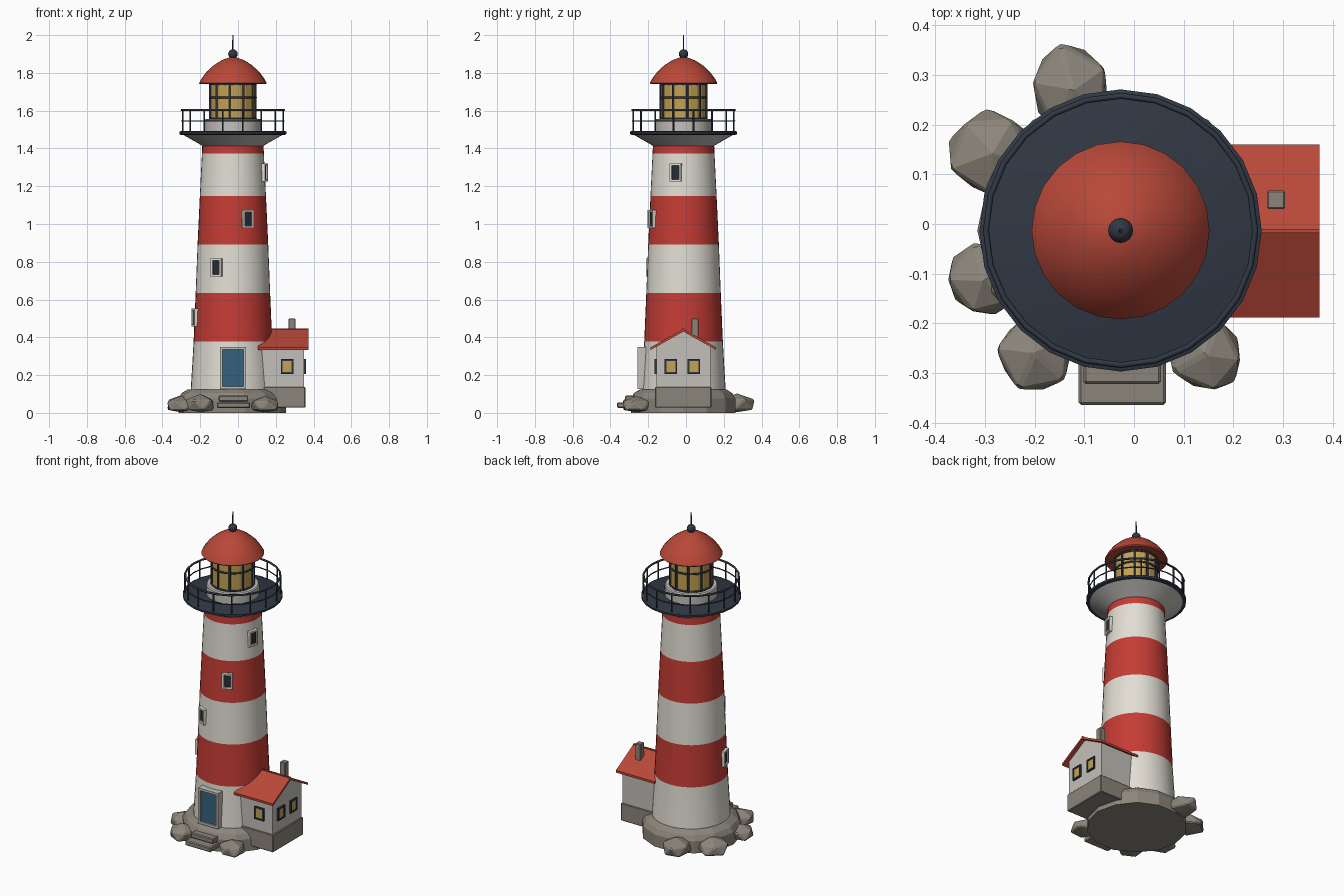
import bpy, bmesh, math, random
from mathutils import Matrix, Vector

if "Cube" in bpy.data.objects:
    bpy.data.objects.remove(bpy.data.objects["Cube"])

random.seed(4)
CX, CY = -0.027, -0.013          # tower axis
COLOURS = dict(red=(.56, .045, .035), roof=(.48, .065, .04), white=(.76, .73, .66),
               slate=(.03, .04, .058), blue=(.035, .12, .2), glass=(.55, .36, .09),
               stone=(.26, .235, .195), wall=(.55, .53, .49), pane=(.02, .025, .035))
MAT = {}
for key, c in COLOURS.items():
    MAT[key] = bpy.data.materials.new(key)
    MAT[key].diffuse_color = (*c, 1)


def finish(bm, name, mats, smooth=None, bevel=0):
    bmesh.ops.remove_doubles(bm, verts=bm.verts, dist=1e-5)
    bmesh.ops.recalc_face_normals(bm, faces=bm.faces)
    me = bpy.data.meshes.new(name)
    bm.to_mesh(me)
    bm.free()
    for m in mats:
        me.materials.append(MAT[m])
    ob = bpy.data.objects.new(name, me)
    bpy.context.collection.objects.link(ob)
    if bevel:
        mod = ob.modifiers.new("bevel", 'BEVEL')
        mod.width, mod.segments = bevel, 1
    if smooth:
        bpy.ops.object.select_all(action='DESELECT')
        ob.select_set(True)
        bpy.context.view_layer.objects.active = ob
        bpy.ops.object.shade_smooth_by_angle(angle=math.radians(smooth))
    return ob


def lathe(name, profile, mats, n=32, smooth=35, bands=None, jitter=0):
    """Spin (radius, z) points about the tower axis; bands = material index per segment."""
    bm = bmesh.new()
    wob = [1 + random.uniform(-jitter, jitter) for _ in range(n)]
    rings = [[bm.verts.new((CX + r * wob[i] * math.cos(math.tau * i / n),
                            CY + r * wob[i] * math.sin(math.tau * i / n), z))
              for i in range(n)] for r, z in profile]
    for k in range(len(rings) - 1):
        a, b = rings[k], rings[k + 1]
        for i in range(n):
            j = (i + 1) % n
            f = bm.faces.new((a[i], a[j], b[j], b[i]))
            f.material_index = bands[k] if bands else 0
    if profile[0] != profile[-1]:
        bm.faces.new(rings[0])
        bm.faces.new(rings[-1])
    return finish(bm, name, mats, smooth)


def add_box(bm, lo, hi, mtx=Matrix(), idx=0):
    lo, hi = Vector(lo), Vector(hi)
    m = mtx @ Matrix.Translation((lo + hi) / 2) @ Matrix.Diagonal((*(hi - lo), 1))
    vs = bmesh.ops.create_cube(bm, size=1, matrix=m)['verts']
    for f in {f for v in vs for f in v.link_faces}:
        f.material_index = idx


def box(name, lo, hi, mat, bevel=0):
    bm = bmesh.new()
    add_box(bm, lo, hi)
    return finish(bm, name, [mat], bevel=bevel)


def window(name, loc, ang, w, h, frame, pane, depth=.016, t=.011, inset=.05):
    """Frame of four bars plus recessed pane, local +x pointing outward."""
    bm = bmesh.new()
    m = Matrix.Translation(loc) @ Matrix.Rotation(ang, 4, 'Z')
    a, b = w / 2, h / 2
    for s in (-1, 1):
        y0, y1 = sorted((s * a, s * (a - t)))
        add_box(bm, (-inset, y0, -b), (depth, y1, b), m)
        z0, z1 = sorted((s * b, s * (b - t)))
        add_box(bm, (-inset, -a + t, z0), (depth, a - t, z1), m)
    add_box(bm, (-inset, -a + t, -b + t), (depth * .5, a - t, b - t), m, 1)
    return finish(bm, name, [frame, pane])


def ring(name, R, z, r, n=32):
    prof = [(R + r * math.cos(math.tau * k / 6), z + r * math.sin(math.tau * k / 6)) for k in range(6)]
    return lathe(name, prof + prof[:1], ['slate'], n, 65)


def posts(name, count, R, r, z0, z1, off=0):
    bm = bmesh.new()
    for i in range(count):
        a = math.tau * (i + off) / count
        m = Matrix.Translation((CX + R * math.cos(a), CY + R * math.sin(a), (z0 + z1) / 2))
        bmesh.ops.create_cone(bm, cap_ends=True, segments=6, radius1=r, radius2=r, depth=z1 - z0, matrix=m)
    return finish(bm, name, ['slate'], 65)


# Stone plinth and striped tower
lathe("plinth", [(.285, 0), (.285, .075), (.268, .105), (.235, .125), (.2, .125)], ['stone'], 14, None, jitter=.02)
lathe("tower", [(.224, .11), (.216, .24), (.208, .378), (.197, .636), (.187, .892),
                (.175, 1.147), (.164, 1.372), (.162, 1.42)],
      ['white', 'red'], 40, bands=[0, 0, 1, 0, 1, 0, 1])

# Gallery
lathe("gallery_corbel", [(.16, 1.412), (.172, 1.42), (.268, 1.475), (.1, 1.476)], ['wall'])
lathe("gallery_deck", [(.275, 1.472), (.284, 1.476), (.284, 1.488), (.275, 1.492)], ['slate'], 24, 30)
ring("gallery_top_rail", .271, 1.603, .006, 24)
ring("gallery_mid_rail", .271, 1.546, .0035, 24)
posts("gallery_posts", 16, .271, .0045, 1.485, 1.603, .5)

# Lantern room
lathe("lantern_base", [(.15, 1.488), (.15, 1.55), (.144, 1.556)], ['wall'])
lathe("lantern_glass", [(.12, 1.55), (.12, 1.75)], ['glass'], 20, None)
posts("lantern_bars", 10, .122, .006, 1.55, 1.75, .25)
for z in (1.56, 1.67, 1.74):
    ring("lantern_ring", .122, z, .0055, 20)

# Dome, ball and spire
lathe("dome_roof", [(.12, 1.748), (.174, 1.74), (.179, 1.746), (.166, 1.77), (.14, 1.805),
                    (.102, 1.84), (.058, 1.868), (.018, 1.882)], ['roof'], 24, 40)
lathe("finial_ball", [(.025 * math.sin(math.pi * k / 8) + .0001, 1.9 - .025 * math.cos(math.pi * k / 8))
                      for k in range(9)], ['slate'], 16, 60)
lathe("spire", [(.0045, 1.91), (.003, 2.0)], ['slate'], 6, 65)

# Tower windows spiralling up
for z, deg, r in ((.505, -167, .201), (.77, -116, .19), (1.027, -65, .179), (1.272, -14, .168)):
    a = math.radians(deg)
    window("tower_window", (CX + r * math.cos(a), CY + r * math.sin(a), z), a, .062, .095, 'white', 'pane')

# Door and steps
window("door", (CX, -.235, .238), -math.pi / 2, .138, .222, 'wall', 'blue', depth=.022, t=.014, inset=.07)
box("upper_step", (-.102, -.322, .06), (.054, -.2, .092), 'stone', .005)
box("lower_step", (-.112, -.364, .026), (.064, -.24, .056), 'stone', .005)

# Keeper's house: footing, gabled walls, roof, chimney
RY = -.014
box("house_footing", (.08, RY - .149, .028), (.357, RY + .149, .138), 'stone', .004)
bm = bmesh.new()
outline = [(-.143, .13), (.143, .13), (.143, .35), (0, .432), (-.143, .35)]
ends = [[bm.verts.new((x, RY + y, z)) for y, z in outline] for x in (.08, .35)]
for e in ends:
    bm.faces.new(e)
for i in range(5):
    j = (i + 1) % 5
    bm.faces.new((ends[0][i], ends[0][j], ends[1][j], ends[1][i]))
finish(bm, "house_walls", ['wall'])

bm = bmesh.new()
chevron = [(-.174, .333), (0, .43), (.174, .333), (.174, .347), (0, .444), (-.174, .347)]
ends = [[bm.verts.new((x, RY + y, z)) for y, z in chevron] for x in (.105, .373)]
for i in range(6):
    j = (i + 1) % 6
    bm.faces.new((ends[0][i], ends[0][j], ends[1][j], ends[1][i]))
for e in ends:
    bm.faces.new((e[0], e[1], e[4], e[5]))
    bm.faces.new((e[1], e[2], e[3], e[4]))
finish(bm, "house_roof", ['roof'])
box("roof_ridge", (.12, RY - .004, .436), (.373, RY + .004, .448), 'roof')
box("chimney", (.268, .03, .38), (.304, .067, .5), 'stone', .003)

# House windows
for y in (-.08, .042):
    window("house_end_window", (.35, y, .246), 0, .066, .078, 'slate', 'glass', .01, .009, .02)
window("house_front_window", (.26, RY - .143, .246), -math.pi / 2, .066, .078, 'slate', 'glass', .01, .009, .02)

# Boulders round the base: x, y, half-length (radial), half-width, height
for x, y, l, w, h in ((-.125, .27, .098, .08, .105), (-.285, .142, .092, .085, .1),
                      (-.3, -.112, .08, .075, .09), (-.2, -.26, .078, .078, .1),
                      (.145, -.262, .085, .075, .09)):
    bm = bmesh.new()
    a = math.atan2(y - CY, x - CX)
    bmesh.ops.create_icosphere(bm, subdivisions=1, radius=1,
                               matrix=Matrix.Rotation(random.uniform(0, 6), 4, 'Z'))
    for v in bm.verts:
        k = random.uniform(.98, 1.2)
        p = Matrix.Rotation(a, 3, 'Z') @ Vector((v.co.x * l * k, v.co.y * w * k, 0))
        v.co = (x + p.x, y + p.y, max(.004, h * (.42 + .58 * v.co.z)))
        v.co.x, v.co.y = max(v.co.x, -.376), min(max(v.co.y, -.335), .366)
    hull = bmesh.ops.convex_hull(bm, input=bm.verts)
    bmesh.ops.delete(bm, geom=list({g for g in hull['geom_interior'] + hull['geom_unused']
                                    if isinstance(g, bmesh.types.BMVert)}), context='VERTS')
    finish(bm, "boulder", ['stone'], bevel=.006)

for m in bpy.data.materials:
    if m.users and not m.is_grease_pencil:
        m.use_nodes = True
        m.node_tree.nodes["Principled BSDF"].inputs["Base Color"].default_value = m.diffuse_color
